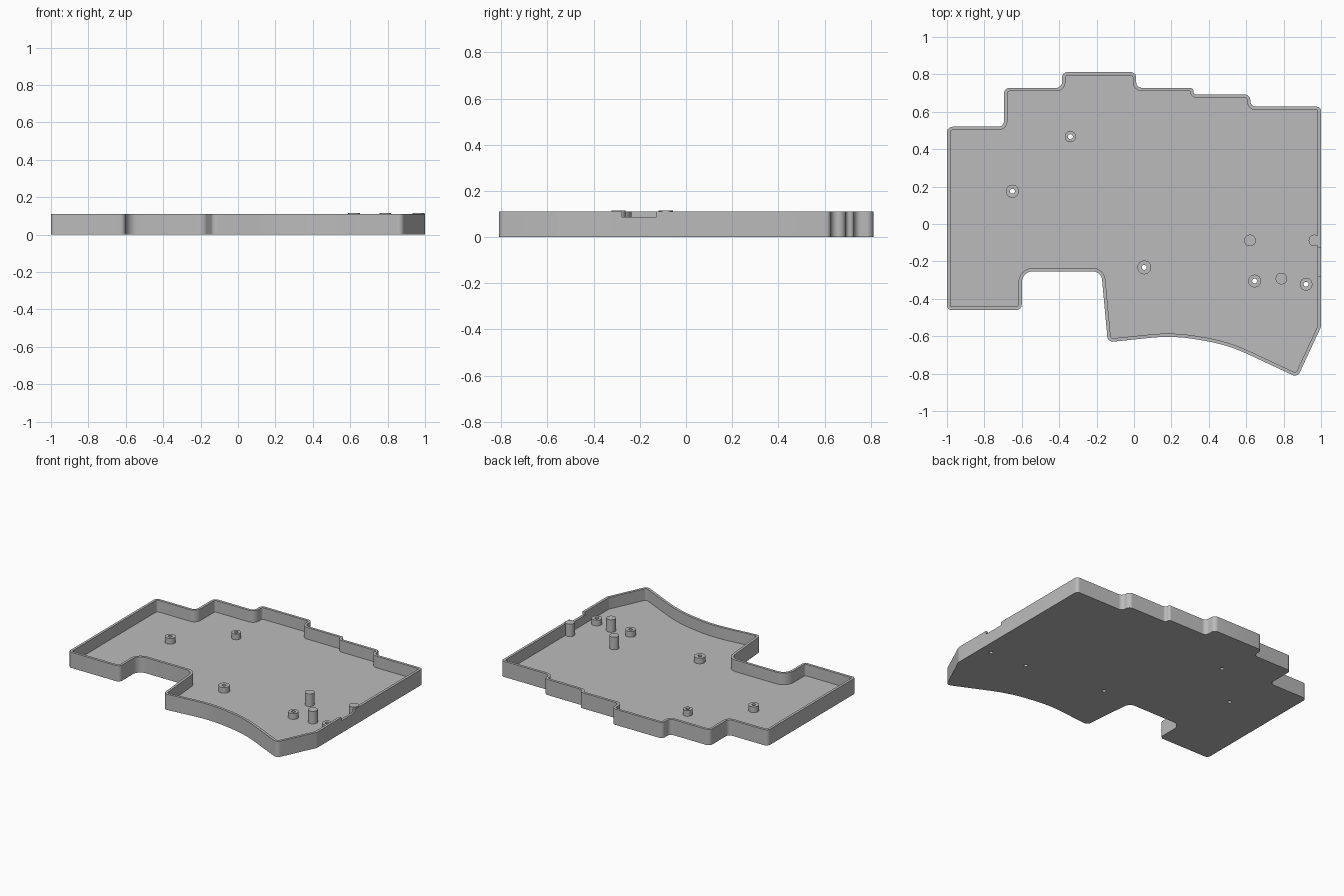
import bpy, bmesh, math
from mathutils import Vector

cube = bpy.data.objects.get("Cube")
if cube:
    bpy.data.objects.remove(cube, do_unlink=True)

HEIGHT, FLOOR, WALL = 0.11, 0.028, 0.018
STANDOFF_TOP, PEG_TOP = 0.068, 0.116
HOLE_R, PEG_R = 0.013, 0.031

grey = bpy.data.materials.new("plain grey")
grey.use_nodes = True
colour = (0.5, 0.5, 0.5, 1)
grey.diffuse_color = colour
grey.node_tree.nodes["Principled BSDF"].inputs["Base Color"].default_value = colour


def make_object(name, bm):
    bmesh.ops.recalc_face_normals(bm, faces=bm.faces)
    mesh = bpy.data.meshes.new(name)
    bm.to_mesh(mesh)
    bm.free()
    mesh.materials.append(grey)
    ob = bpy.data.objects.new(name, mesh)
    bpy.context.collection.objects.link(ob)
    return ob


def smooth(ob):
    bpy.ops.object.select_all(action='DESELECT')
    ob.select_set(True)
    bpy.context.view_layer.objects.active = ob
    bpy.ops.object.shade_smooth_by_angle(angle=math.radians(30))


def rounded_outline(corners, inset, steps=8):
    """Outline moved inwards by inset, each corner replaced by an arc."""
    points = []
    for i, (x, y, r) in enumerate(corners):
        p = Vector((x, y))
        a = (p - Vector(corners[i - 1][:2])).normalized()
        b = (Vector(corners[(i + 1) % len(corners)][:2]) - p).normalized()
        turn = math.atan2(a.x * b.y - a.y * b.x, a.dot(b))
        side = 1 if turn > 0 else -1
        na, nb = Vector((-a.y, a.x)), Vector((-b.y, b.x))
        mitre = (na + nb) / (1 + na.dot(nb))
        p = p + mitre * inset
        r = max(r - side * inset, 0.003)
        centre = p + mitre * side * r
        start = math.atan2(-side * na.y, -side * na.x)
        for k in range(steps + 1):
            t = start + turn * k / steps
            points.append(centre + r * Vector((math.cos(t), math.sin(t))))
    return points


def lathe(name, x, y, profile, sides=32):
    """Closed ring swept from (radius, height) points."""
    bm = bmesh.new()
    rings = [[bm.verts.new((x + r * math.cos(math.tau * k / sides),
                            y + r * math.sin(math.tau * k / sides), z))
              for k in range(sides)] for r, z in profile]
    for i, ring in enumerate(rings):
        for k in range(sides):
            n = (k + 1) % sides
            bm.faces.new((rings[i - 1][k], rings[i - 1][n], ring[n], ring[k]))
    return make_object(name, bm)


def cylinder(name, x, y, r, z0, z1):
    bm = bmesh.new()
    bmesh.ops.create_cone(bm, cap_ends=True, segments=32, radius1=r, radius2=r, depth=z1 - z0)
    bmesh.ops.translate(bm, verts=bm.verts, vec=(x, y, (z0 + z1) / 2))
    return make_object(name, bm)


# Tray plan: x, y and corner radius, counter-clockwise
plan = [
    (-1, -0.46, 0.025), (-0.6, -0.46, 0.03), (-0.6, -0.253, 0.06), (-0.175, -0.253, 0.05),
    (-0.14, -0.632, 0.03), (0.21, -0.596, 0.9), (0.5, -0.645, 0.9), (0.874, -0.82, 0.03),
    (1, -0.55, 0.03), (1, 0.627, 0.022), (0.622, 0.627, 0.03), (0.622, 0.692, 0.03),
    (0.318, 0.692, 0.018), (0.318, 0.728, 0.018), (0.012, 0.728, 0.03), (0.012, 0.812, 0.03),
    (-0.385, 0.812, 0.03), (-0.385, 0.728, 0.03), (-0.695, 0.728, 0.03),
    (-0.695, 0.52, 0.03), (-1, 0.52, 0.03),
]
outer, inner = rounded_outline(plan, 0), rounded_outline(plan, WALL)

# Tray shell: underside, outer wall, rim, inner wall, floor
bm = bmesh.new()
rings = [[bm.verts.new((p.x, p.y, z)) for p in path]
         for path, z in ((outer, 0), (outer, HEIGHT), (inner, HEIGHT), (inner, FLOOR))]
for low, high in zip(rings, rings[1:]):
    for k in range(len(low)):
        n = (k + 1) % len(low)
        bm.faces.new((low[k], low[n], high[n], high[k]))
bm.faces.new(rings[0][::-1])
bm.faces.new(rings[-1])
tray = make_object("tray", bm)

# Standoffs: x, y, radius
standoffs = [(-0.65, 0.175, 0.035), (-0.34, 0.467, 0.03), (0.055, -0.232, 0.037),
             (0.645, -0.305, 0.034), (0.92, -0.322, 0.034)]
cutters = []
for i, (x, y, r) in enumerate(standoffs):
    z = FLOOR - 0.002
    smooth(lathe(f"standoff_{i + 1}", x, y,
                 [(HOLE_R, z), (r, z), (r, STANDOFF_TOP), (HOLE_R, STANDOFF_TOP)]))
    cutters.append(cylinder("hole_cutter", x, y, HOLE_R, -0.05, 0.2))

# Shallow notch in the rim of the left wall
bm = bmesh.new()
bmesh.ops.create_cube(bm, size=1)
for v in bm.verts:
    v.co = (1 + v.co.x * 0.08, -0.203 + v.co.y * 0.15, 0.137 + v.co.z * 0.1)
cutters.append(make_object("notch_cutter", bm))

# Cut the holes and notch, then remove the cutters
for cutter in cutters:
    mod = tray.modifiers.new("cut", 'BOOLEAN')
    mod.operation, mod.solver, mod.object = 'DIFFERENCE', 'EXACT', cutter
    cutter.hide_render = True
bpy.context.view_layer.update()
tray.data = bpy.data.meshes.new_from_object(
    tray.evaluated_get(bpy.context.evaluated_depsgraph_get()))
tray.modifiers.clear()
for cutter in cutters:
    bpy.data.objects.remove(cutter, do_unlink=True)
smooth(tray)

# Tall support pegs
for i, (x, y) in enumerate([(0.62, -0.088), (0.788, -0.292), (0.965, -0.088)]):
    smooth(cylinder(f"peg_{i + 1}", x, y, PEG_R, FLOOR - 0.002, PEG_TOP))
